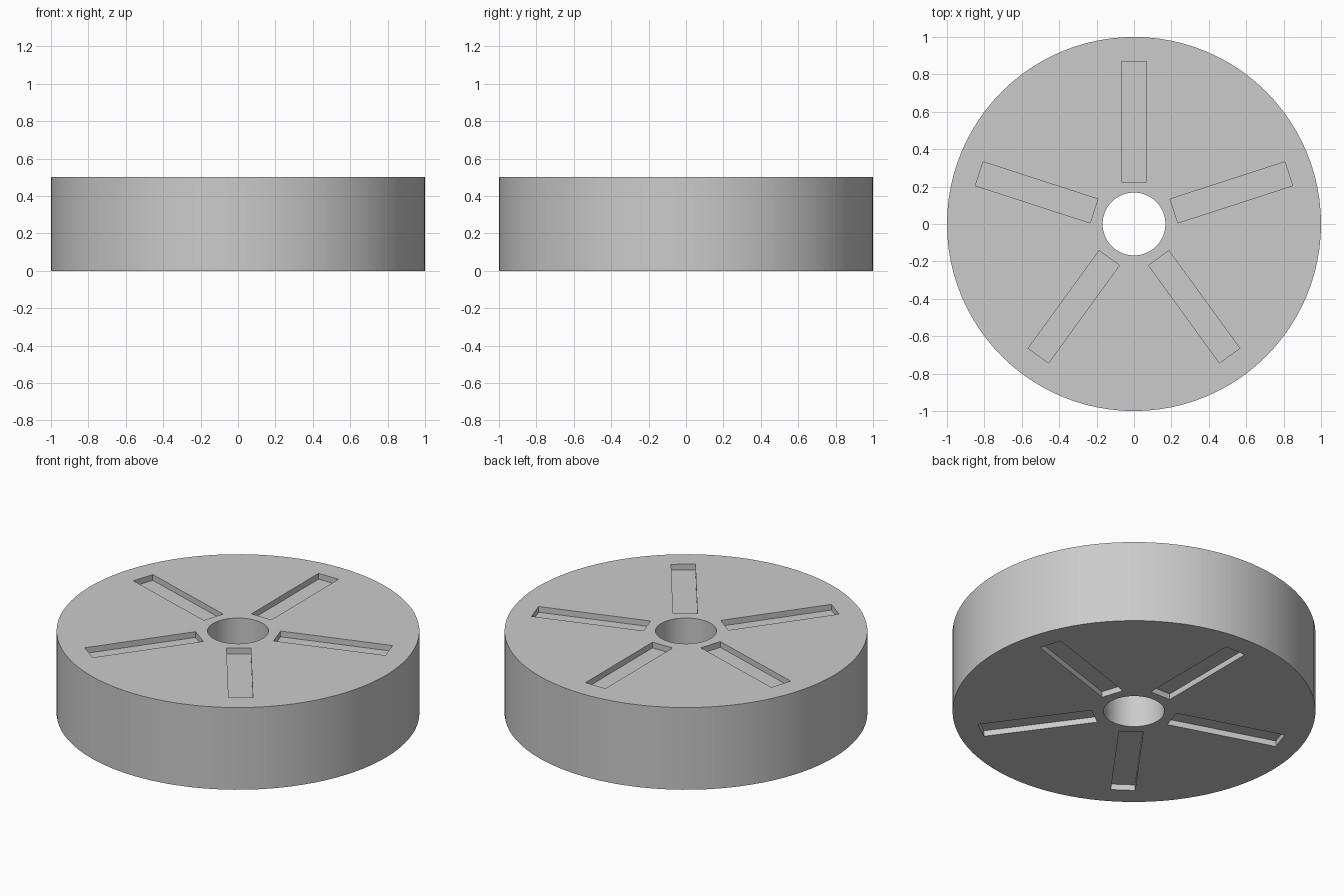
import bpy, math

if "Cube" in bpy.data.objects:
    bpy.data.objects.remove(bpy.data.objects["Cube"])

HEIGHT = 0.5
SLOT_W, SLOT_IN, SLOT_OUT, SLOT_DEPTH = 0.134, 0.225, 0.87, 0.035


def cut(target, cutter):
    """Subtract a cutter from the target and remove the cutter."""
    mod = target.modifiers.new("cut", 'BOOLEAN')
    mod.operation = 'DIFFERENCE'
    mod.solver = 'EXACT'
    mod.object = cutter
    bpy.context.view_layer.objects.active = target
    bpy.ops.object.modifier_apply(modifier=mod.name)
    bpy.data.objects.remove(cutter, do_unlink=True)


# Solid disc standing on the ground
bpy.ops.mesh.primitive_cylinder_add(vertices=96, radius=1, depth=HEIGHT,
                                    location=(0, 0, HEIGHT / 2))
disc = bpy.context.object
disc.name = "slotted_disc"

# Central through hole
bpy.ops.mesh.primitive_cylinder_add(vertices=96, radius=0.168, depth=1,
                                    location=(0, 0, HEIGHT / 2))
bpy.context.object.name = "hole_cutter"
cut(disc, bpy.context.object)

# Five shallow radial slots in both the top and bottom faces
mid = (SLOT_IN + SLOT_OUT) / 2
for z in (0, HEIGHT):
    for i in range(5):
        a = math.radians(90 + 72 * i)
        bpy.ops.mesh.primitive_cube_add(
            size=1, location=(mid * math.cos(a), mid * math.sin(a), z),
            rotation=(0, 0, a), scale=(SLOT_OUT - SLOT_IN, SLOT_W, 2 * SLOT_DEPTH))
        bpy.context.object.name = "slot_cutter"
        bpy.context.view_layer.update()
        cut(disc, bpy.context.object)

# Smooth round walls, crisp edges
bpy.ops.object.select_all(action='DESELECT')
disc.select_set(True)
bpy.context.view_layer.objects.active = disc
bpy.ops.object.shade_smooth_by_angle(angle=math.radians(30))
